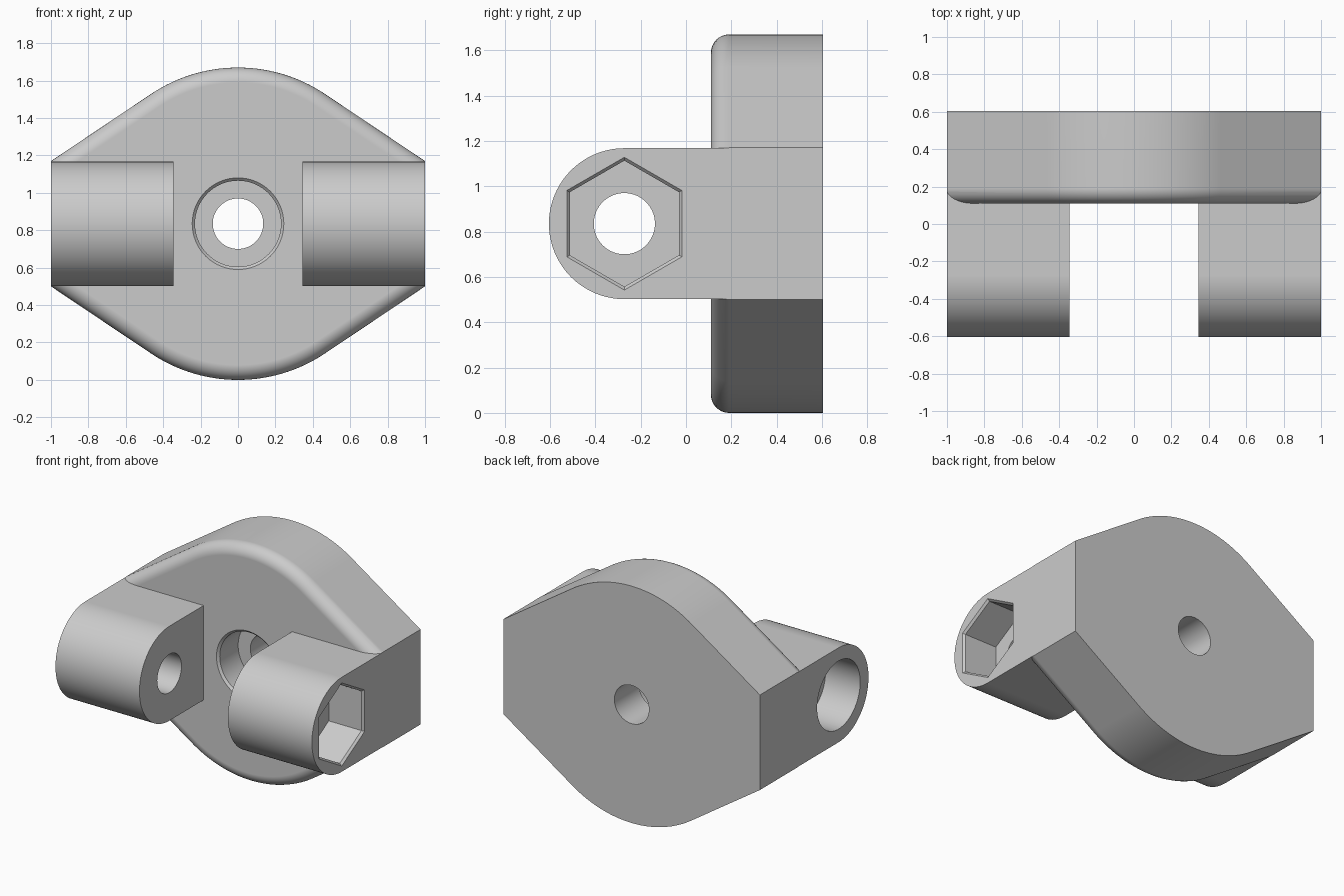
import bpy, bmesh
from math import pi, sin, cos, acos, atan2, hypot, radians

if "Cube" in bpy.data.objects:
    bpy.data.objects.remove(bpy.data.objects["Cube"])

MID = 0.835                     # height of all hole axes
BACK, FRONT = 0.605, 0.11       # plate faces along y
R = 0.835                       # plate arc radius
LUG_R, LUG_IN, LUG_Y = 0.333, 0.345, -0.272
FILLET = 0.08
EDGE = atan2(0.335, 1) + acos(R / hypot(1, 0.335))   # angle where arc meets slope

grey = bpy.data.materials.new("plain grey")
grey.use_nodes = True
grey.diffuse_color = (0.6, 0.6, 0.6, 1)
grey.node_tree.nodes["Principled BSDF"].inputs["Base Color"].default_value = grey.diffuse_color


def loft(name, rings):
    """Closed solid through rings of equal point count."""
    bm = bmesh.new()
    loops = [[bm.verts.new(p) for p in ring] for ring in rings]
    for a, b in zip(loops, loops[1:]):
        for i in range(len(a)):
            j = (i + 1) % len(a)
            bm.faces.new((a[i], a[j], b[j], b[i]))
    bm.faces.new(loops[0])
    bm.faces.new(loops[-1])
    bmesh.ops.recalc_face_normals(bm, faces=bm.faces)
    mesh = bpy.data.meshes.new(name)
    bm.to_mesh(mesh)
    bm.free()
    mesh.materials.append(grey)
    obj = bpy.data.objects.new(name, mesh)
    bpy.context.collection.objects.link(obj)
    return obj


def combine(target, tool, operation):
    mod = target.modifiers.new(operation, 'BOOLEAN')
    mod.operation, mod.solver, mod.object = operation, 'EXACT', tool
    bpy.context.view_layer.objects.active = target
    bpy.ops.object.modifier_apply(modifier=mod.name)
    bpy.data.objects.remove(tool)


def plate_ring(y, inset):
    r = R - inset
    end = (r - cos(EDGE)) / sin(EDGE)
    n = 40
    arc = [EDGE + (pi - 2 * EDGE) * i / n for i in range(n + 1)]
    top = [(1, end)] + [(r * cos(a), r * sin(a)) for a in arc] + [(-1, end)]
    return [(x, y, MID + z) for x, z in top + [(-x, -z) for x, z in top]]


def hole(name, axis, centre, stations, sides=64):
    """Cutter along x or y; stations are (position, radius) pairs."""
    rings = []
    for pos, r in stations:
        pts = [(r * sin(2 * pi * i / sides), r * cos(2 * pi * i / sides)) for i in range(sides)]
        rings.append([(pos, centre + u, MID + v) if axis == 'x' else (centre + u, pos, MID + v)
                      for u, v in pts])
    return loft(name, rings)


# Mounting plate with rounded front rim
steps = [i * pi / 16 for i in range(9)]
bracket = loft("bracket", [plate_ring(BACK, 0)] + [
    plate_ring(FRONT + FILLET * (1 - sin(a)), FILLET * (1 - cos(a))) for a in steps])

# Two round-ended lugs
for side in (-1, 1):
    nose = [pi / 2 + pi * i / 40 for i in range(41)]
    outline = [(0.4, LUG_R)] + [(LUG_Y + LUG_R * cos(a), LUG_R * sin(a)) for a in nose] + [(0.4, -LUG_R)]
    lug = loft("lug", [[(side * x, y, MID + z) for y, z in outline] for x in (LUG_IN, 1)])
    combine(bracket, lug, 'UNION')

# Cross bore, hexagon nut pocket, round bolt pocket, plate hole with counterbore
cutters = [
    hole("cross_bore", 'x', LUG_Y, [(-1.1, 0.135), (1.1, 0.135)]),
    hole("nut_pocket", 'x', LUG_Y, [(0.73, 0.278), (0.985, 0.278), (1, 0.293), (1.05, 0.293)], 6),
    hole("bolt_pocket", 'x', LUG_Y, [(-1.05, 0.24), (-0.73, 0.24)]),
    hole("plate_hole", 'y', 0, [(0, 0.135), (0.7, 0.135)]),
    hole("counterbore", 'y', 0, [(0, 0.245), (FRONT, 0.245), (FRONT + 0.015, 0.23), (0.33, 0.23)]),
]
for cutter in cutters:
    combine(bracket, cutter, 'DIFFERENCE')

# Smooth curved faces, keep corners sharp and flats even
bpy.ops.object.select_all(action='DESELECT')
bracket.select_set(True)
bpy.context.view_layer.objects.active = bracket
bpy.ops.object.shade_smooth_by_angle(angle=radians(25))
weighted = bracket.modifiers.new("even normals", 'WEIGHTED_NORMAL')
weighted.keep_sharp = True
